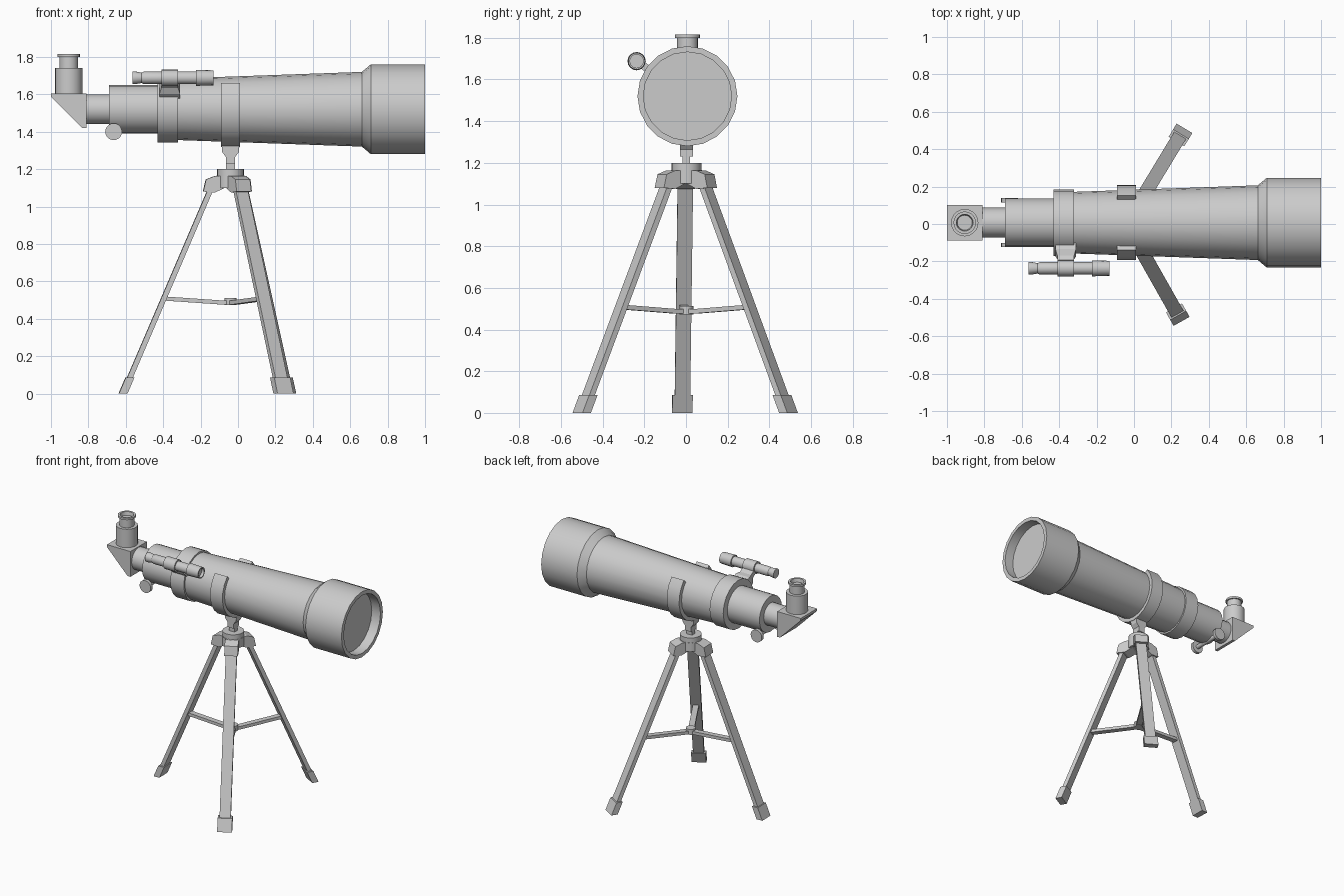
import bpy, bmesh
from math import sin, cos, pi, radians
from mathutils import Vector

cube = bpy.data.objects.get("Cube")
if cube:
    bpy.data.objects.remove(cube, do_unlink=True)

GREY = (0.6, 0.6, 0.6, 1)
grey = bpy.data.materials.new("plain_grey")
grey.use_nodes = True
grey.diffuse_color = GREY
grey.node_tree.nodes["Principled BSDF"].inputs["Base Color"].default_value = GREY

AXIS_Y, AXIS_Z = 0.007, 1.52      # optical axis
HUB_X = -0.04                     # tripod centre
LEG_ANGLES = {"left": 58.8, "right": -60.5, "rear": 181.8}


def loft(name, loops, smooth=True):
    """Skin a row of equal point loops and cap both ends."""
    bm = bmesh.new()
    rows = [[bm.verts.new(p) for p in loop] for loop in loops]
    n = len(rows[0])
    for a, b in zip(rows, rows[1:]):
        for i in range(n):
            j = (i + 1) % n
            bm.faces.new((a[i], a[j], b[j], b[i]))
    bm.faces.new(rows[0])
    bm.faces.new(rows[-1])
    bmesh.ops.recalc_face_normals(bm, faces=bm.faces)
    mesh = bpy.data.meshes.new(name)
    bm.to_mesh(mesh)
    bm.free()
    mesh.materials.append(grey)
    obj = bpy.data.objects.new(name, mesh)
    bpy.context.collection.objects.link(obj)
    if smooth:
        bpy.ops.object.select_all(action="DESELECT")
        obj.select_set(True)
        bpy.context.view_layer.objects.active = obj
        bpy.ops.object.shade_smooth_by_angle(angle=radians(32))
    return obj


def turned(name, axis, centre, profile, sides=20):
    """Revolve (position, radius) pairs round a line parallel to an axis."""
    k = "xyz".index(axis)
    loops = []
    for pos, r in profile:
        loop = []
        for i in range(sides):
            a = 2 * pi * i / sides
            p = Vector(centre)
            p[k] = pos
            p[(k + 1) % 3] += r * cos(a)
            p[(k + 2) % 3] += r * sin(a)
            loop.append(p)
        loops.append(loop)
    return loft(name, loops)


def extrude_y(name, outline, y0, y1):
    """Extrude an (x, z) outline along y."""
    return loft(name, [[(x, y, z) for x, z in outline] for y in (y0, y1)], False)


def spoke(angle, r, side, z):
    """Point at a radius and sideways offset from the tripod centre."""
    a = radians(angle)
    return Vector((HUB_X + r * cos(a) - side * sin(a), r * sin(a) + side * cos(a), z))


def leg_radius(z):
    return 0.575 - 0.429 * z


def slanted_bar(name, angle, z0, z1, width, depth):
    """Bar following the slope of a leg."""
    loops = []
    for z in (z0, z1):
        r, d, w = leg_radius(z), depth / 2, width / 2
        loops.append([spoke(angle, r + dr, s, z)
                      for dr, s in ((-d, -w), (d, -w), (d, w), (-d, w))])
    return loft(name, loops, False)


# Optical tube
axis = (0, AXIS_Y, AXIS_Z)
turned("main_tube", "x", axis, [(-0.4, 0.162), (0.67, 0.2)])
turned("dew_shield", "x", axis, [(0.66, 0.198), (0.71, 0.24), (1.0, 0.24),
                                 (1.0, 0.212), (0.93, 0.212)])
turned("rear_tube", "x", axis, [(-0.69, 0.13), (-0.38, 0.13)])
turned("tube_collar", "x", axis, [(-0.43, 0.177), (-0.32, 0.177)])
turned("draw_tube", "x", axis, [(-0.82, 0.08), (-0.68, 0.08)])

# Diagonal and eyepiece
extrude_y("diagonal_prism", [(-1.0, 1.605), (-0.81, 1.605), (-0.81, 1.42),
                             (-0.832, 1.42), (-1.0, 1.588)],
          AXIS_Y - 0.095, AXIS_Y + 0.095)
turned("eyepiece", "z", (-0.905, AXIS_Y, 0),
       [(1.6, 0.073), (1.74, 0.073), (1.74, 0.05), (1.8, 0.05), (1.8, 0.06),
        (1.815, 0.06), (1.815, 0.045), (1.79, 0.04)])

# Focus knobs on a shared shaft
knob = (-0.665, 0, 1.4)
turned("focus_shaft", "y", knob, [(AXIS_Y - 0.12, 0.016), (AXIS_Y + 0.12, 0.016)], 12)
for name, s in (("left", 1), ("right", -1)):
    turned(name + "_focus_knob", "y", knob,
           [(AXIS_Y + s * 0.108, 0.045), (AXIS_Y + s * 0.131, 0.045)])

# Finder scope and its bracket
turned("finder_scope", "x", (0, -0.237, 1.688),
       [(-0.565, 0.024), (-0.565, 0.034), (-0.55, 0.034), (-0.515, 0.028),
        (-0.505, 0.033), (-0.41, 0.033), (-0.41, 0.044), (-0.32, 0.044),
        (-0.32, 0.034), (-0.225, 0.034), (-0.225, 0.043), (-0.13, 0.04),
        (-0.13, 0.032), (-0.15, 0.032)], 16)
out = Vector((0, -0.244, 0.168)).normalized()
across = Vector((0, out.z, -out.y))
loops = []
for dist, half_x, half_w in ((0.16, 0.055, 0.04), (0.195, 0.055, 0.035),
                             (0.225, 0.045, 0.018), (0.275, 0.045, 0.018)):
    mid = Vector((-0.365, AXIS_Y, AXIS_Z)) + out * dist
    loops.append([mid + Vector((half_x * i, 0, 0)) + across * half_w * j
                  for i, j in ((-1, -1), (1, -1), (1, 1), (-1, 1))])
loft("finder_bracket", loops, False)

# Cradle holding the tube
loops = []
for i in range(17):
    a = radians(-224 + 268 * i / 16)
    loops.append([(x, AXIS_Y + r * cos(a), AXIS_Z + r * sin(a))
                  for x, r in ((-0.09, 0.17), (0.01, 0.17), (0.01, 0.202), (-0.09, 0.202))])
loft("tube_cradle", loops)
extrude_y("cradle_neck", [(-0.088, 1.33), (0.008, 1.33), (0.004, 1.29), (-0.015, 1.265),
                          (-0.015, 1.23), (-0.065, 1.23), (-0.065, 1.265), (-0.084, 1.29)],
          -0.028, 0.034)
extrude_y("mount_stem", [(-0.063, 1.19), (-0.017, 1.19), (-0.017, 1.25), (-0.063, 1.25)],
          -0.016, 0.02)

# Tripod head
hub = (HUB_X, 0.002, 0)
turned("mount_disc", "z", hub, [(1.15, 0.072), (1.2, 0.072)])
turned("tripod_head", "z", hub, [(1.1, 0.075), (1.165, 0.075)], 12)

# Legs, sockets, feet and braces
for name, angle in LEG_ANGLES.items():
    socket = [(0.03, 1.163), (0.085, 1.163), (0.132, 1.145), (0.147, 1.08),
              (0.085, 1.075), (0.03, 1.1)]
    loft(name + "_leg_socket",
         [[spoke(angle, r, s, z) for r, z in socket] for s in (-0.045, 0.045)], False)
    slanted_bar(name + "_leg", angle, 0.02, 1.12, 0.074, 0.03)
    slanted_bar(name + "_foot", angle, 0, 0.085, 0.098, 0.046)
    loft(name + "_brace",
         [[spoke(angle, r, s, z + dz) for s, dz in
           ((-0.02, -0.011), (0.02, -0.011), (0.02, 0.011), (-0.02, 0.011))]
          for r, z in ((0, 0.487), (0.05, 0.487), (0.355, 0.508))], False)
turned("brace_hub", "z", hub, [(0.473, 0.033), (0.512, 0.033)], 12)
